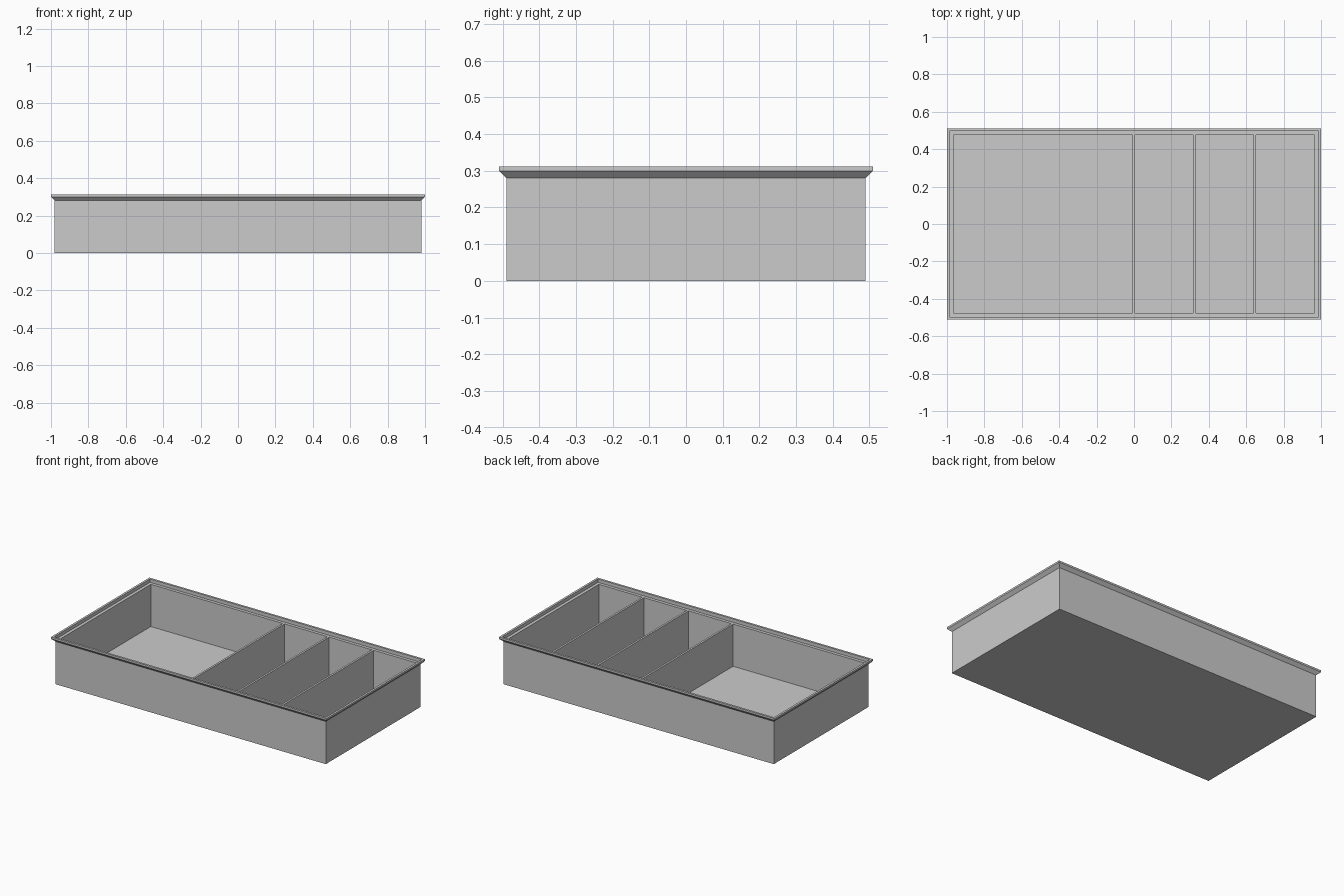
import bpy
import bmesh

cube = bpy.data.objects.get("Cube")
if cube:
    bpy.data.objects.remove(cube, do_unlink=True)

# Single flat colour
GREY = (0.6, 0.6, 0.6, 1.0)
grey = bpy.data.materials.new("light_grey")
grey.use_nodes = True
grey.diffuse_color = GREY
grey.node_tree.nodes["Principled BSDF"].inputs["Base Color"].default_value = GREY

HALF_X, HALF_Y = 0.98, 0.49   # outer body
WALL = 0.014
FLOOR, LEDGE = 0.013, 0.29


def add_object(name, bm):
    bmesh.ops.recalc_face_normals(bm, faces=bm.faces)
    mesh = bpy.data.meshes.new(name)
    bm.to_mesh(mesh)
    bm.free()
    mesh.materials.append(grey)
    obj = bpy.data.objects.new(name, mesh)
    bpy.context.collection.objects.link(obj)
    return obj


# Tray shell: rectangular rings swept up the outside, over the rim and down inside
profile = [          # (offset from body side, height)
    (0, 0),
    (0, 0.28),
    (0.02, 0.30),
    (0.02, 0.312),
    (0.006, 0.312),
    (0.006, LEDGE),
    (-WALL, LEDGE),
    (-WALL, FLOOR),
]
bm = bmesh.new()
rings = []
for offset, z in profile:
    x, y = HALF_X + offset, HALF_Y + offset
    rings.append([bm.verts.new((sx * x, sy * y, z))
                  for sx, sy in ((-1, -1), (1, -1), (1, 1), (-1, 1))])
for low, high in zip(rings, rings[1:]):
    for i in range(4):
        j = (i + 1) % 4
        bm.faces.new((low[i], low[j], high[j], high[i]))
bm.faces.new(rings[0])     # underside
bm.faces.new(rings[-1])    # inner floor
add_object("tray_shell", bm)

# Three cross dividers, level with the inner ledge
for number, x in enumerate((-0.002, 0.322, 0.645), 1):
    bm = bmesh.new()
    bmesh.ops.create_cube(bm, size=1)
    bmesh.ops.scale(bm, verts=bm.verts,
                    vec=(0.013, 2 * (HALF_Y - WALL), LEDGE - FLOOR))
    bmesh.ops.translate(bm, verts=bm.verts, vec=(x, 0, (LEDGE + FLOOR) / 2))
    add_object(f"divider_{number}", bm)
